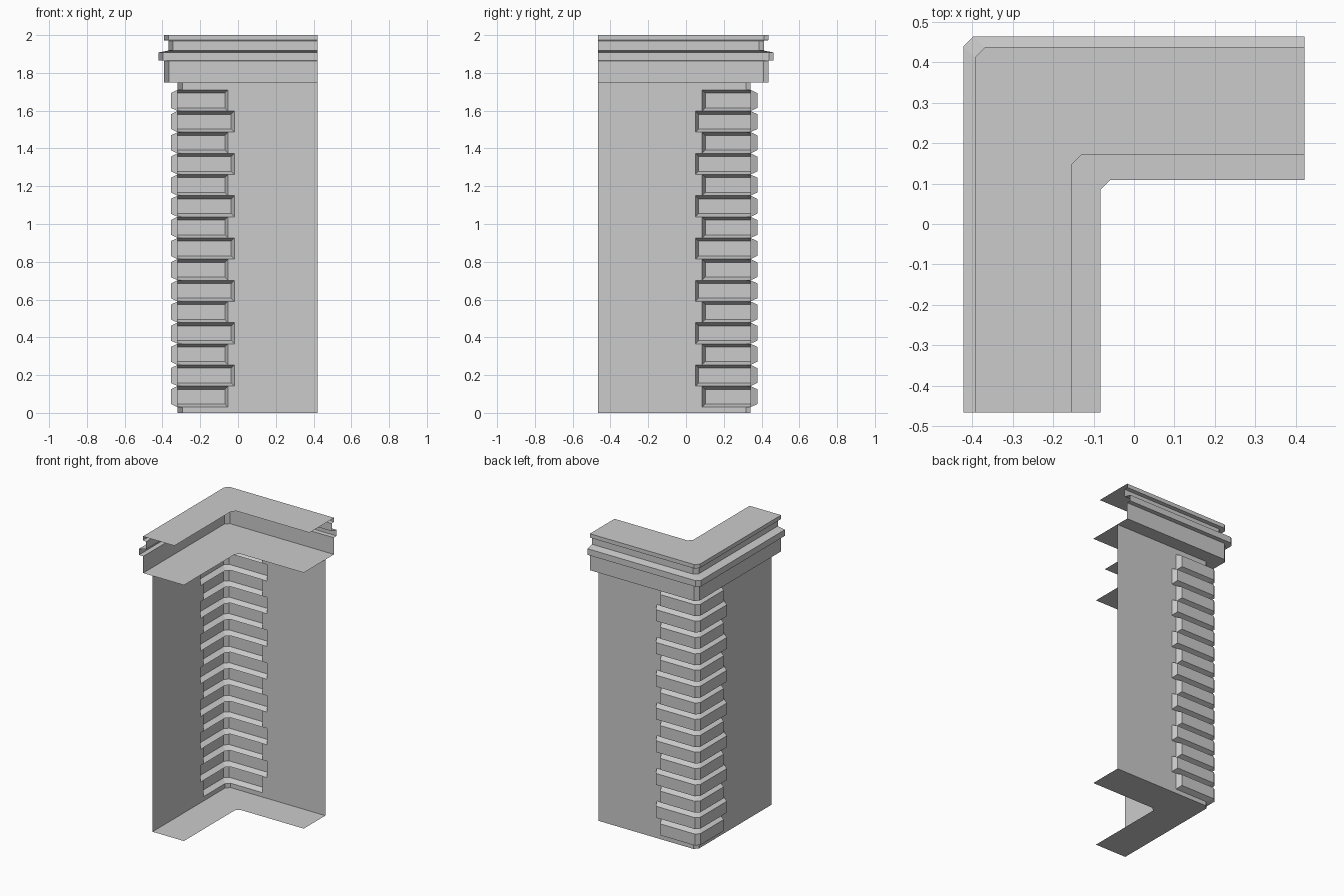
import bpy

if "Cube" in bpy.data.objects:
    bpy.data.objects.remove(bpy.data.objects["Cube"])

X_END, Y_END = 0.421, -0.466     # open ends of the two wall legs
WX, WY = -0.32, 0.342            # outer wall planes
C = 0.025                        # corner chamfer


def ring(x, y, z, xe=X_END, ye=Y_END):
    """Chamfered L-shaped line at height z, from the x leg end to the y leg end."""
    return [(xe, y, z), (x + C, y, z), (x, y - C, z), (x, ye, z)]


def loft(rings, verts, faces):
    """Skin quads between successive lines."""
    start, n = len(verts), len(rings[0])
    for r in rings:
        verts.extend(r)
    for j in range(len(rings) - 1):
        for i in range(n - 1):
            a = start + j * n + i
            faces.append((a, a + 1, a + n + 1, a + n))


def make(name, verts, faces):
    mesh = bpy.data.meshes.new(name)
    mesh.from_pydata(verts, [], faces)
    mesh.update()
    obj = bpy.data.objects.new(name, mesh)
    bpy.context.collection.objects.link(obj)
    return obj


# Quoin layout: short and long blocks alternate up the corner
Z0, PITCH, COUNT = 0.03, 0.112, 15
rows = []
for k in range(COUNT):
    xe, ye = (-0.019, 0.05) if k % 2 else (-0.053, 0.085)
    rows.append((Z0 + k * PITCH, Z0 + (k + 1) * PITCH, xe, ye))
Z1 = rows[-1][1]

# Wall shell: base plate, bottom strip, top strip, and panels beside each block
v, f = [], []
loft([ring(-0.083, 0.109, 0), ring(WX, WY, 0), ring(WX, WY, Z0)], v, f)
loft([ring(WX, WY, Z1), ring(WX, WY, 1.75)], v, f)
for a, b, xe, ye in rows:
    loft([[(X_END, WY, z), (xe, WY, z)] for z in (a, b)], v, f)
    loft([[(WX, ye, z), (WX, Y_END, z)] for z in (a, b)], v, f)
make("corner_wall", v, f)

# Bevelled corner blocks, open at the back
DEPTH, BEV = 0.036, 0.017
for k, (a, b, xe, ye) in enumerate(rows):
    v, f = [], []
    loft([ring(WX, WY, a, xe, ye),
          ring(WX - DEPTH, WY + DEPTH, a + BEV, xe - BEV, ye + BEV),
          ring(WX - DEPTH, WY + DEPTH, b - BEV, xe - BEV, ye + BEV),
          ring(WX, WY, b, xe, ye)], v, f)
    f += [(0, 4, 8, 12), (3, 15, 11, 7)]   # sloped ends
    make(f"quoin_{k + 1}", v, f)

# Cornice: profile of (x, y, z) swept round the corner, soffit to top plate
profile = [(-0.083, 0.109, 1.75), (-0.391, 0.436, 1.75), (-0.391, 0.436, 1.864),
           (-0.422, 0.464, 1.866), (-0.422, 0.464, 1.908), (-0.368, 0.412, 1.918),
           (-0.368, 0.412, 1.97), (-0.393, 0.437, 1.973), (-0.393, 0.437, 2.0),
           (-0.155, 0.171, 2.0)]
v, f = [], []
loft([ring(*p) for p in profile], v, f)
make("cornice", v, f)
